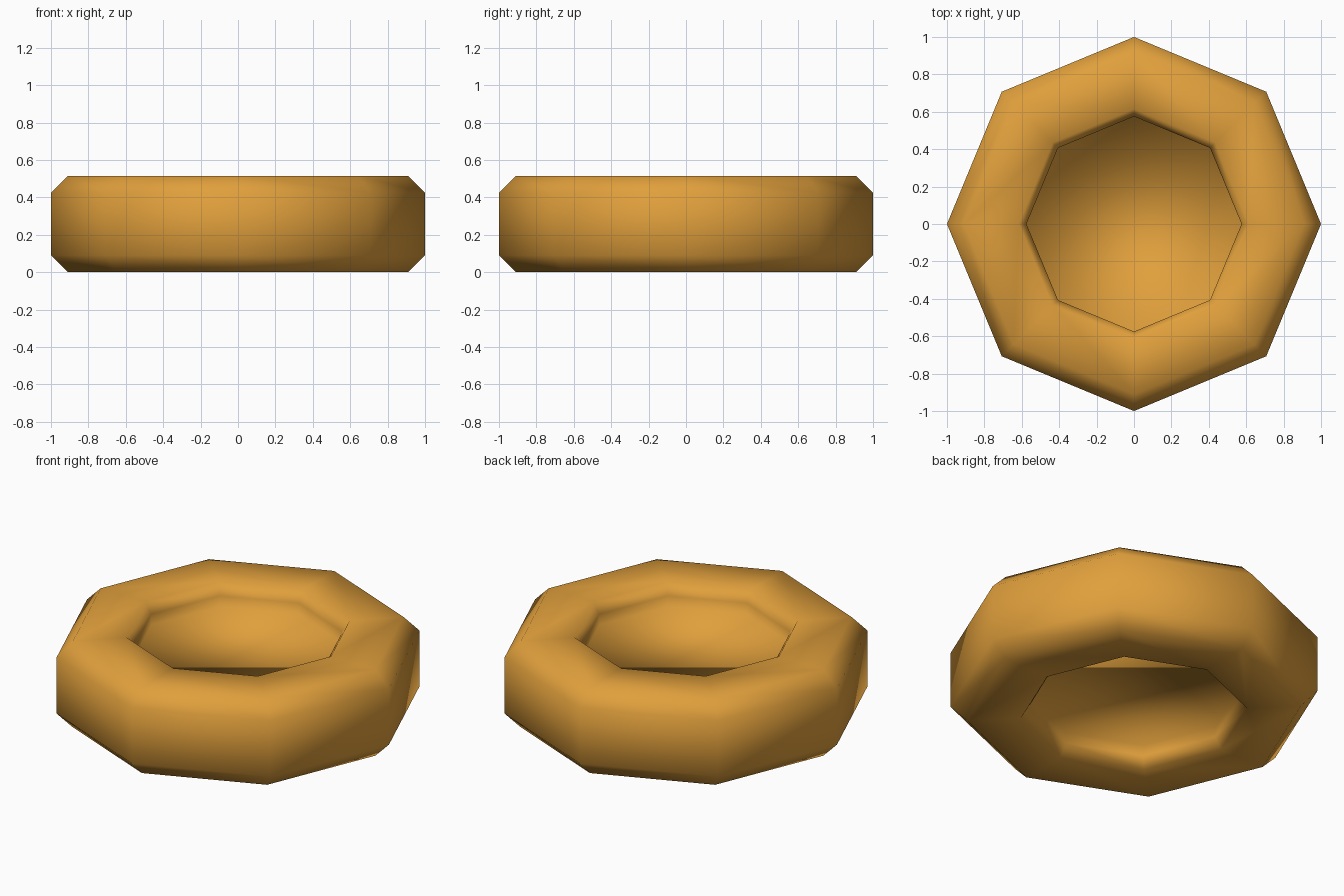
import bpy, bmesh, math

if "Cube" in bpy.data.objects:
    bpy.data.objects.remove(bpy.data.objects["Cube"])

SIDES = 8
HEIGHT = 0.515

# Upper half of the ring profile (radius, z), from the recessed disc out to the rim
upper = [(0.575, 0.385), (0.575, 0.45), (0.615, HEIGHT), (0.91, HEIGHT), (1.0, 0.425)]
# Mirror it for the underside
profile = upper + [(r, HEIGHT - z) for r, z in reversed(upper)]

gold = bpy.data.materials.new("golden orange")
gold.diffuse_color = (0.75, 0.35, 0.045, 1.0)
gold.use_nodes = True
gold.node_tree.nodes["Principled BSDF"].inputs["Base Color"].default_value = gold.diffuse_color

# Octagonal ring swept from the profile
bm = bmesh.new()
rings = []
for r, z in profile:
    rings.append([bm.verts.new((r * math.cos(math.tau * k / SIDES),
                                r * math.sin(math.tau * k / SIDES), z))
                  for k in range(SIDES)])
for a, b in zip(rings, rings[1:]):
    for k in range(SIDES):
        n = (k + 1) % SIDES
        bm.faces.new((a[k], a[n], b[n], b[k]))

# Recessed discs closing the middle, above and below
bm.faces.new(rings[0])
bm.faces.new(rings[-1])
bmesh.ops.recalc_face_normals(bm, faces=bm.faces)
for f in bm.faces:
    f.smooth = True

mesh = bpy.data.meshes.new("octagonal_ring")
bm.to_mesh(mesh)
bm.free()
mesh.materials.append(gold)
obj = bpy.data.objects.new("octagonal_ring", mesh)
bpy.context.collection.objects.link(obj)
